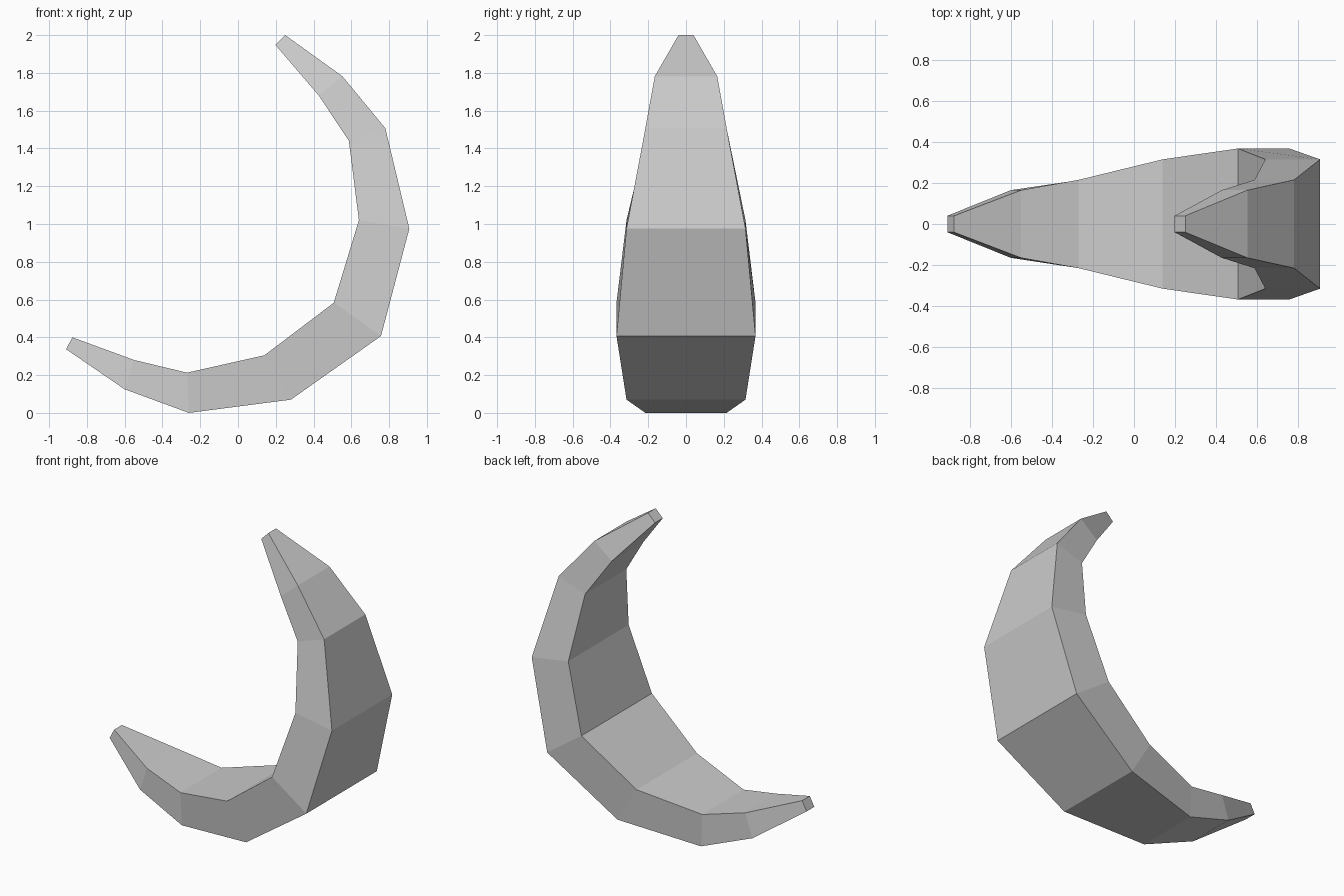
import bpy
import bmesh

cube = bpy.data.objects.get("Cube")
if cube:
    bpy.data.objects.remove(cube, do_unlink=True)

# Plain grey material
grey = bpy.data.materials.new("light_grey")
grey.use_nodes = True
colour = (0.6, 0.6, 0.6, 1)
grey.diffuse_color = colour
grey.node_tree.nodes["Principled BSDF"].inputs["Base Color"].default_value = colour

# Cross-sections from upper tip to lower tip: outer (x, z), inner (x, z), half width
sections = [
    ((0.25, 2.00), (0.198, 1.948), 0.04),
    ((0.553, 1.782), (0.428, 1.68), 0.165),
    ((0.78, 1.507), (0.587, 1.44), 0.215),
    ((0.907, 0.975), (0.64, 1.02), 0.315),
    ((0.757, 0.407), (0.507, 0.583), 0.368),
    ((0.28, 0.07), (0.14, 0.305), 0.315),
    ((-0.26, 0.0), (-0.27, 0.213), 0.215),
    ((-0.60, 0.125), (-0.55, 0.28), 0.165),
    ((-0.91, 0.337), (-0.877, 0.40), 0.04),
]

# Crescent body: four-sided rings bridged along the curve, with capped tips
bm = bmesh.new()
rings = []
for (ox, oz), (ix, iz), w in sections:
    corners = [(ox, -w, oz), (ox, w, oz), (ix, w, iz), (ix, -w, iz)]
    rings.append([bm.verts.new(c) for c in corners])
for a, b in zip(rings, rings[1:]):
    for i in range(4):
        j = (i + 1) % 4
        bm.faces.new((a[i], a[j], b[j], b[i]))
bm.faces.new(rings[0])
bm.faces.new(rings[-1])
bmesh.ops.recalc_face_normals(bm, faces=bm.faces)

mesh = bpy.data.meshes.new("crescent")
bm.to_mesh(mesh)
bm.free()
mesh.materials.append(grey)
crescent = bpy.data.objects.new("crescent", mesh)
bpy.context.collection.objects.link(crescent)
